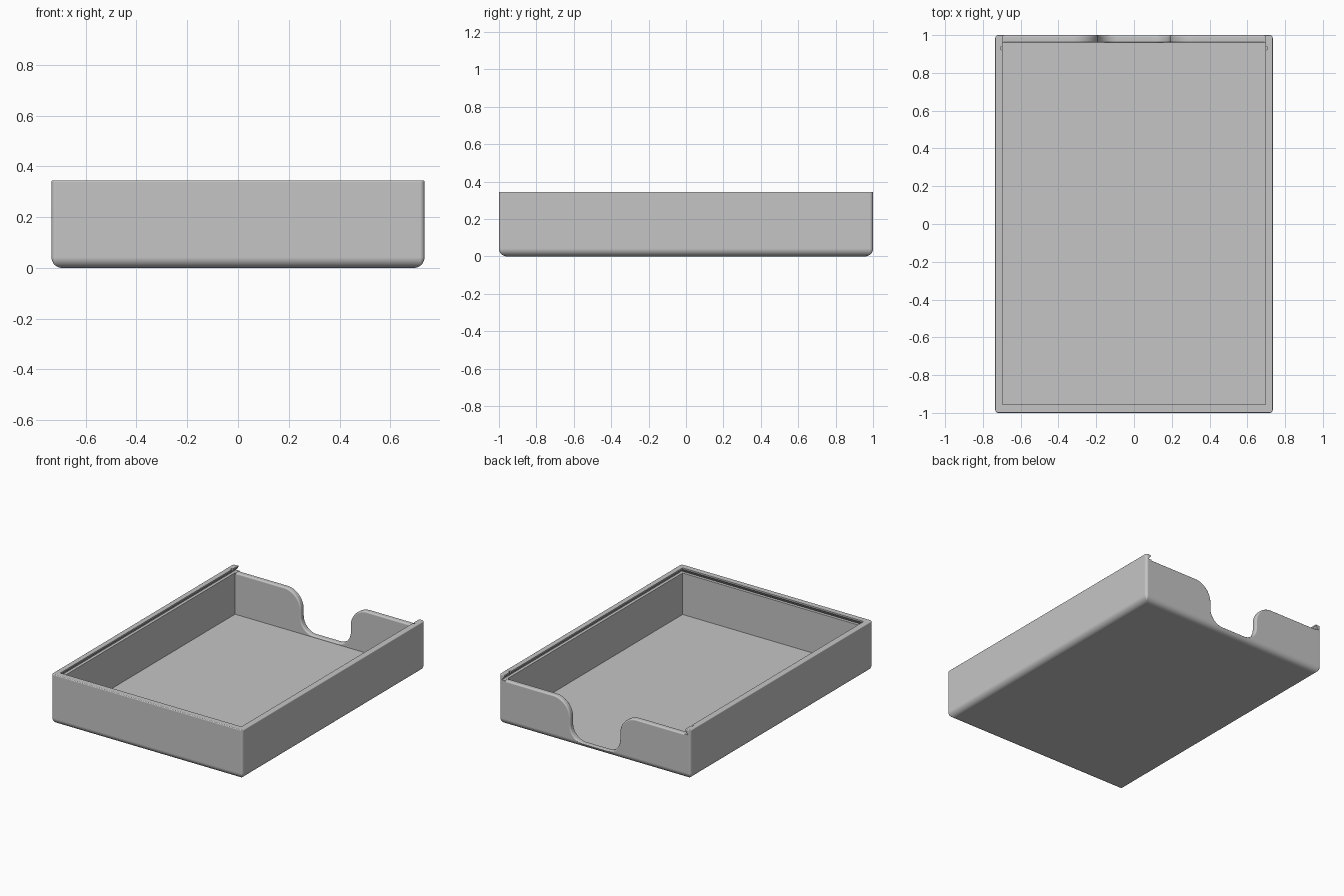
import bpy
import bmesh
from math import sin, cos, pi

if "Cube" in bpy.data.objects:
    bpy.data.objects.remove(bpy.data.objects["Cube"])

# Main sizes
HX, HY, TOP = 0.735, 1.0, 0.345
IN_X, IN_FRONT, IN_BACK, FLOOR = 0.695, -0.955, 0.96, 0.022
LEDGE = 0.31            # height of the slide ledge and of the back wall
BOTTOM_R, CORNER_R, RIM_R, NOTCH_R = 0.042, 0.018, 0.006, 0.01

grey = bpy.data.materials.new("plain grey")
grey.use_nodes = True
grey.diffuse_color = (0.56, 0.56, 0.56, 1)
grey.node_tree.nodes["Principled BSDF"].inputs["Base Color"].default_value = (0.56, 0.56, 0.56, 1)


def loft(name, rings):
    """Closed solid through rings of equal point count."""
    bm = bmesh.new()
    loops = [[bm.verts.new(p) for p in ring] for ring in rings]
    n = len(loops[0])
    for a, b in zip(loops, loops[1:]):
        for i in range(n):
            j = (i + 1) % n
            bm.faces.new((a[i], a[j], b[j], b[i]))
    bm.faces.new(loops[0][::-1])
    bm.faces.new(loops[-1])
    bmesh.ops.recalc_face_normals(bm, faces=bm.faces)
    mesh = bpy.data.meshes.new(name)
    bm.to_mesh(mesh)
    bm.free()
    mesh.materials.append(grey)
    obj = bpy.data.objects.new(name, mesh)
    bpy.context.collection.objects.link(obj)
    return obj


def arc(cx, cz, r, a0, a1, steps=16):
    angles = [a0 + (a1 - a0) * i / steps for i in range(steps + 1)]
    return [(cx + r * cos(a), cz + r * sin(a)) for a in angles]


def rounded_ring(inset, z):
    """Rounded rectangle of the outer shell, drawn in by an inset."""
    r = max(CORNER_R - inset, 0.004)
    x, y = HX - inset - r, HY - inset - r
    pts = []
    for k, (sx, sy) in enumerate([(1, 1), (-1, 1), (-1, -1), (1, -1)]):
        pts += arc(sx * x, sy * y, r, k * pi / 2, (k + 1) * pi / 2, 6)
    return [(px, py, z) for px, py in pts]


def rectangle(hx, y0, y1, z):
    return [(-hx, y0, z), (hx, y0, z), (hx, y1, z), (-hx, y1, z)]


def notch_ring(y, grow):
    """Finger notch outline: flared shoulders over a rounded bottom."""
    half = arc(0.09, 0.133, 0.10 + grow, -pi / 2, 0)
    half += arc(0.32, 0.179, 0.13 - grow, pi, pi / 2)
    half += [(0.69, LEDGE - 0.001 - grow), (0.69, 0.42)]
    return [(x, y, z) for x, z in half] + [(-x, y, z) for x, z in reversed(half)]


# Outer shell: filleted bottom, straight walls, softly rounded rim
quarter = [i * pi / 16 for i in range(9)]
shell = [rounded_ring(BOTTOM_R * (1 - sin(a)), BOTTOM_R * (1 - cos(a))) for a in quarter]
shell += [rounded_ring(RIM_R * (1 - cos(a)), TOP - RIM_R * (1 - sin(a))) for a in quarter[::2]]
tray = loft("tray", shell)

# Storage cavity
cutters = [loft("cavity_cutter", [rectangle(IN_X, IN_FRONT, IN_BACK, FLOOR),
                                  rectangle(IN_X, IN_FRONT, IN_BACK, 0.4)])]

# Undercut slide for a lid, open at the back
cutters.append(loft("slide_cutter", [
    rectangle(IN_X + 0.02, IN_FRONT - 0.02, 1.1, LEDGE),
    rectangle(IN_X + 0.001, IN_FRONT - 0.001, 1.1, TOP - 0.01),
    rectangle(IN_X + 0.001, IN_FRONT - 0.001, 1.1, 0.41)]))

# Finger notch in the back wall with rounded edges
edge = [(NOTCH_R * (1 - cos(a)), NOTCH_R * (1 - sin(a))) for a in quarter[::2]]
rings = [notch_ring(0.9, NOTCH_R)]
rings += [notch_ring(IN_BACK + t, g) for t, g in edge]
rings += [notch_ring(HY - t, g) for t, g in reversed(edge)]
rings += [notch_ring(1.1, NOTCH_R)]
cutters.append(loft("notch_cutter", rings))

# Small latch recesses near the back of the slide
for side in (-1, 1):
    circle = arc(side * 0.70, 0.93, 0.008, 0, 2 * pi, 16)[:-1]
    cutters.append(loft("latch_cutter", [[(x, y, z) for x, y in circle] for z in (LEDGE + 0.002, 0.4)]))

# Carve the tray, then discard the cutters
bpy.context.view_layer.objects.active = tray
for cutter in cutters:
    mod = tray.modifiers.new("carve", 'BOOLEAN')
    mod.operation = 'DIFFERENCE'
    mod.solver = 'EXACT'
    mod.object = cutter
    bpy.ops.object.modifier_apply(modifier=mod.name)
    bpy.data.objects.remove(cutter)

# Smooth fillets, crisp edges
bpy.ops.object.select_all(action='DESELECT')
tray.select_set(True)
bpy.ops.object.shade_smooth_by_angle()
normals = tray.modifiers.new("even_shading", 'WEIGHTED_NORMAL')
normals.keep_sharp = True
